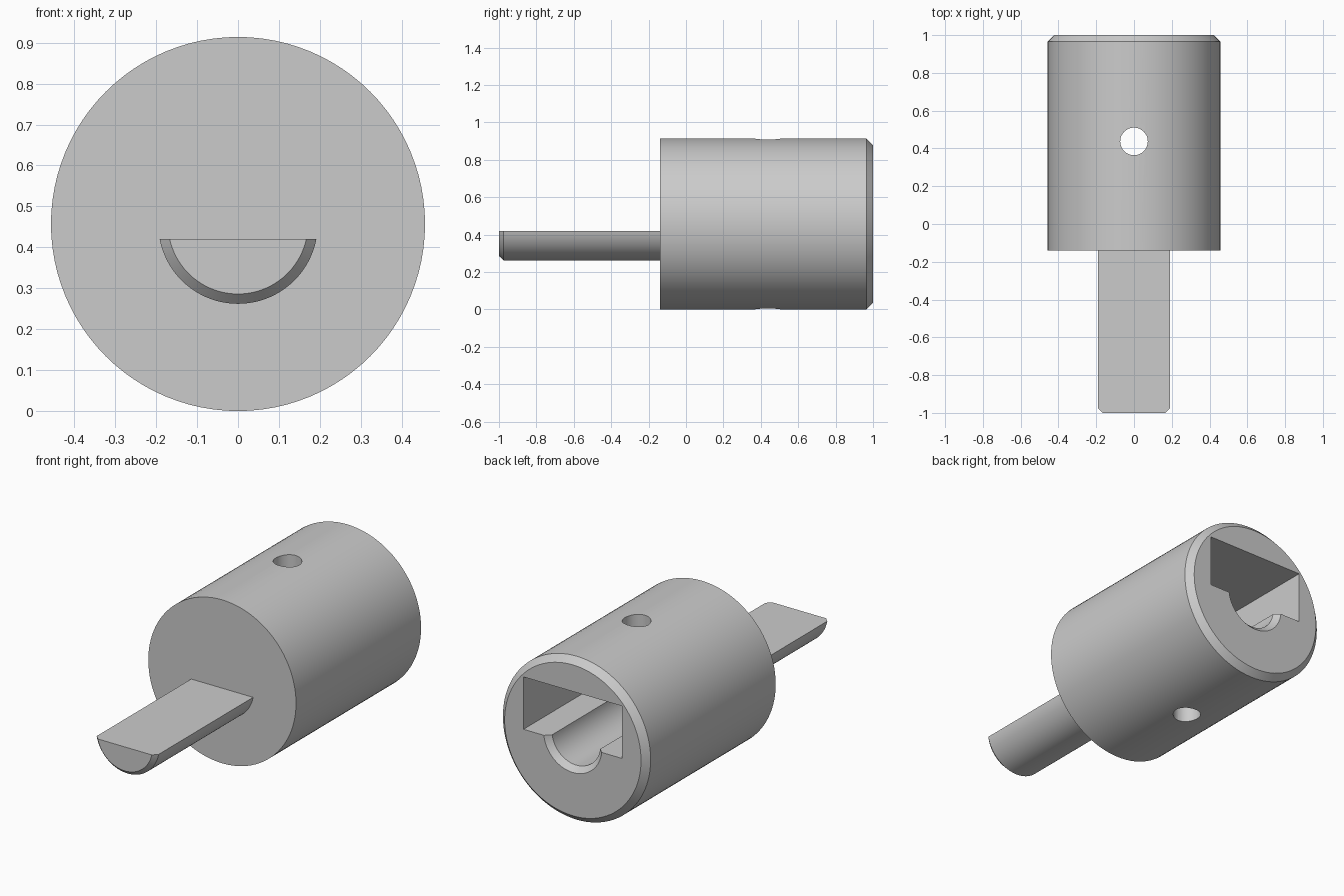
import bpy, bmesh, math

if "Cube" in bpy.data.objects:
    bpy.data.objects.remove(bpy.data.objects["Cube"])

AXIS_Z = 0.457
SEG = 96


def skin(name, rings):
    """Closed solid from matching rings of points."""
    bm = bmesh.new()
    loops = [[bm.verts.new(p) for p in ring] for ring in rings]
    n = len(loops[0])
    for a, b in zip(loops, loops[1:]):
        for i in range(n):
            j = (i + 1) % n
            bm.faces.new((a[i], a[j], b[j], b[i]))
    bm.faces.new(loops[0])
    bm.faces.new(loops[-1])
    bmesh.ops.recalc_face_normals(bm, faces=bm.faces)
    mesh = bpy.data.meshes.new(name)
    bm.to_mesh(mesh)
    bm.free()
    obj = bpy.data.objects.new(name, mesh)
    bpy.context.collection.objects.link(obj)
    return obj


def circle(r, y, seg=SEG):
    return [(r * math.cos(2 * math.pi * i / seg), y,
             AXIS_Z + r * math.sin(2 * math.pi * i / seg)) for i in range(seg)]


def segment(r, y, top, seg=40):
    """Lower part of a circle, cut flat at height top."""
    a = math.asin((top - AXIS_Z) / r)
    start, sweep = math.pi - a, math.pi + 2 * a
    return [(r * math.cos(start + sweep * i / seg), y,
             AXIS_Z + r * math.sin(start + sweep * i / seg)) for i in range(seg + 1)]


def rect(x, z0, z1, y):
    return [(-x, y, z0), (x, y, z0), (x, y, z1), (-x, y, z1)]


def cut(target, cutter):
    mod = target.modifiers.new("cut", 'BOOLEAN')
    mod.operation, mod.solver, mod.object = 'DIFFERENCE', 'EXACT', cutter
    bpy.context.view_layer.objects.active = target
    bpy.ops.object.modifier_apply(modifier=mod.name)
    bpy.data.objects.remove(cutter, do_unlink=True)


def smooth(obj):
    bpy.ops.object.select_all(action='DESELECT')
    obj.select_set(True)
    bpy.context.view_layer.objects.active = obj
    bpy.ops.object.shade_smooth_by_angle(angle=math.radians(25))


# Round body with a chamfered back rim
body = skin("body", [circle(0.457, -0.14), circle(0.457, 0.965), circle(0.422, 1.0)])

# Rectangular socket, and the chamfered round groove below it
cut(body, skin("socket_cutter", [rect(0.305, 0.437, 0.73, 0.14), rect(0.305, 0.437, 0.73, 1.1)]))
cut(body, skin("groove_cutter", [circle(0.15, 0.14), circle(0.15, 0.97),
                                 circle(0.18, 1.0), circle(0.18, 1.1)]))

# Vertical pin hole right through the body
bpy.ops.mesh.primitive_cylinder_add(vertices=48, radius=0.073, depth=1.4,
                                    location=(0, 0.437, AXIS_Z))
cut(body, bpy.context.object)
smooth(body)

# Half-round shaft with a chamfered tip
shaft = skin("half_round_shaft", [segment(0.171, -1.0, 0.42), segment(0.195, -0.975, 0.42),
                                  segment(0.195, -0.12, 0.42)])
smooth(shaft)
